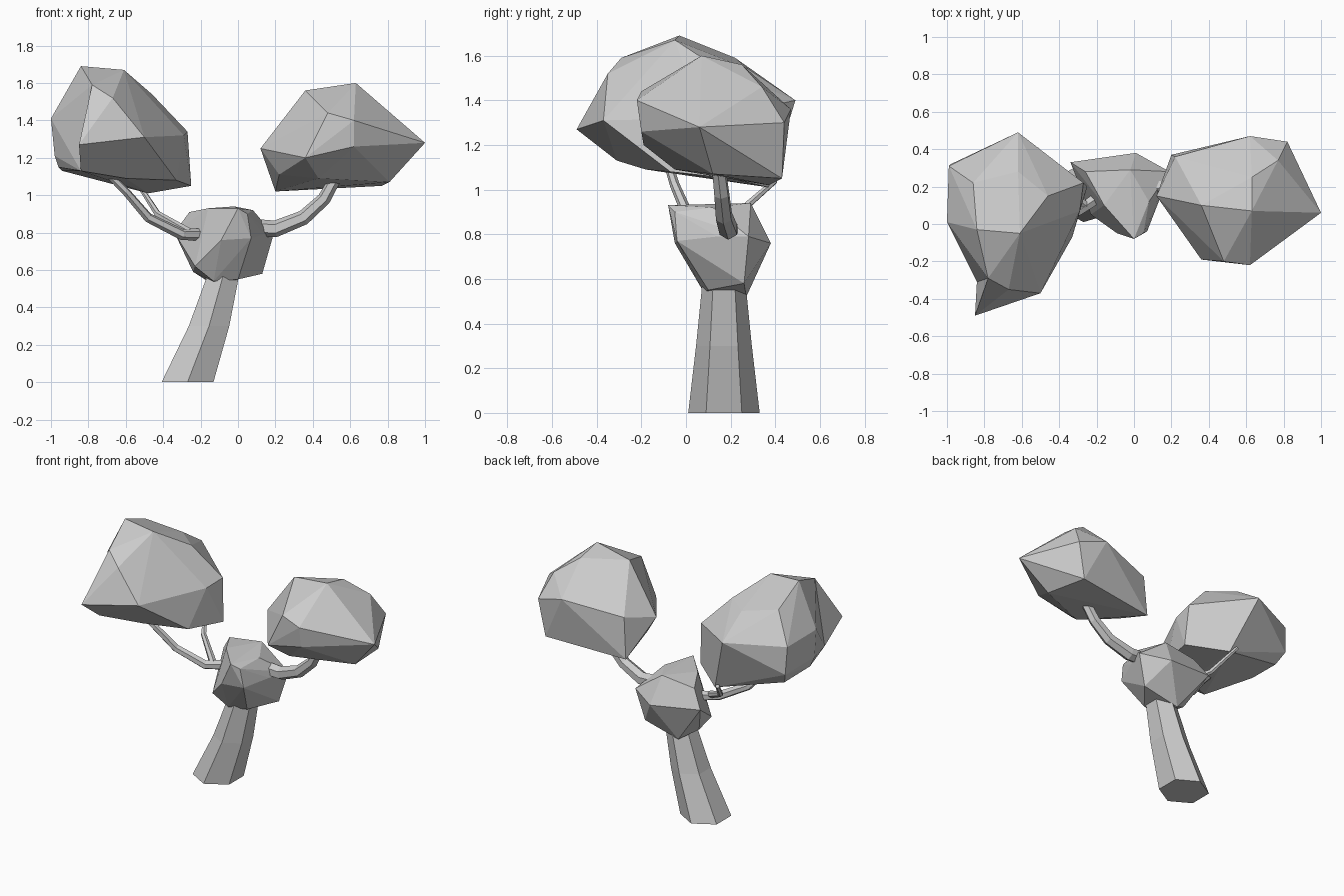
import bpy
import bmesh
import math
from mathutils import Vector

default_cube = bpy.data.objects.get("Cube")
if default_cube:
    bpy.data.objects.remove(default_cube, do_unlink=True)

# One plain grey for the whole tree
GREY = (0.6, 0.6, 0.6, 1.0)
grey = bpy.data.materials.new("plain_grey")
grey.use_nodes = True
grey.diffuse_color = GREY
grey.node_tree.nodes["Principled BSDF"].inputs["Base Color"].default_value = GREY


def finish(name, bm):
    """Turn a bmesh into a flat shaded grey object."""
    bmesh.ops.recalc_face_normals(bm, faces=bm.faces[:])
    mesh = bpy.data.meshes.new(name)
    bm.to_mesh(mesh)
    bm.free()
    mesh.materials.append(grey)
    obj = bpy.data.objects.new(name, mesh)
    bpy.context.scene.collection.objects.link(obj)
    return obj


def faceted_blob(name, corners):
    """Chunky low-poly mass wrapped around a few corner points."""
    bm = bmesh.new()
    for corner in corners:
        bm.verts.new(corner)
    bmesh.ops.convex_hull(bm, input=bm.verts[:])
    loose = [v for v in bm.verts if not v.link_faces]
    bmesh.ops.delete(bm, geom=loose, context="VERTS")
    bmesh.ops.dissolve_limit(bm, angle_limit=math.radians(4),
                             verts=bm.verts[:], edges=bm.edges[:])
    return finish(name, bm)


def limb(name, path, radii, sides=6, level_rings=False):
    """Tapered, capped tube through the points of a path."""
    bm = bmesh.new()
    points = [Vector(p) for p in path]
    rings = []
    for i, (point, radius) in enumerate(zip(points, radii)):
        before = points[max(i - 1, 0)]
        after = points[min(i + 1, len(points) - 1)]
        direction = Vector((0, 0, 1)) if level_rings else after - before
        turn = direction.to_track_quat("Z", "Y")
        ring = []
        for k in range(sides):
            angle = math.tau * k / sides + math.pi / 2
            offset = Vector((math.cos(angle), math.sin(angle), 0)) * radius
            ring.append(bm.verts.new(point + turn @ offset))
        rings.append(ring)
    for low, high in zip(rings, rings[1:]):
        for k in range(sides):
            n = (k + 1) % sides
            bm.faces.new((low[k], low[n], high[n], high[k]))
    bm.faces.new(rings[0][::-1])
    bm.faces.new(rings[-1])
    return finish(name, bm)


# Leaning trunk
limb("trunk",
     [(-.27, .17, 0), (-.155, .17, .3), (-.085, .17, .55), (-.07, .17, .65)],
     [.16, .125, .1, .095], level_rings=True)

# Knot of foliage where the branches meet
faceted_blob("middle_foliage", [
    (0, -.08, .93), (.05, -.05, .9), (.07, -.04, .77), (-.09, -.05, .76),
    (-.13, .05, .9), (-.21, .14, .8), (-.34, .33, .8), (-.26, .28, .91),
    (-.16, .1, .93), (-.02, .29, .94), (.08, .12, .92), (.14, .14, .79),
    (.19, .28, .79), (.01, .38, .76), (.13, .26, .58), (-.13, .27, .52),
    (-.24, .2, .59), (0, .1, .55), (-.13, .08, .54), (-.23, .05, .62)])

# Branches and the thin twig
limb("left_branch",
     [(0, .19, .83), (.2, .19, .82), (.35, .17, .88), (.46, .16, .98),
      (.56, .14, 1.16)],
     [.05, .045, .04, .036, .03])
limb("right_branch",
     [(-.18, .15, .79), (-.3, .07, .79), (-.48, .01, .88), (-.6, -.05, 1.02),
      (-.76, -.1, 1.18)],
     [.035, .03, .026, .022, .018])
limb("right_twig",
     [(-.26, .1, .8), (-.43, .24, .9), (-.52, .4, 1.04)],
     [.024, .018, .013])

# Larger crown on the right, with its pointed tip in front
tip_base = [(-.84, -.31, 1.13), (-.78, -.29, 1.59),
            (-.67, -.35, 1.52), (-.5, -.37, 1.31)]
faceted_blob("right_crown", tip_base + [
    (-.84, -.03, 1.69), (-.61, -.05, 1.67), (-.46, .15, 1.54),
    (-.27, .22, 1.34), (-.29, .07, 1.32), (-.33, -.07, 1.08),
    (-.25, .2, 1.05), (-.48, .37, 1.01), (-.6, -.18, 1.09),
    (-.62, .49, 1.4), (-.62, .28, 1.54), (-.86, .22, 1.59),
    (-.98, .32, 1.21), (-.99, .31, 1.4), (-1, .01, 1.41),
    (-.94, .27, 1.13), (-.96, .02, 1.15), (-.98, 0, 1.21)])
faceted_blob("right_crown_tip", tip_base + [(-.85, -.49, 1.27)])

# Smaller crown on the left
faceted_blob("left_crown", [
    (.63, .07, 1.6), (.36, .1, 1.56), (.48, -.2, 1.44), (.62, -.22, 1.4),
    (.62, -.2, 1.26), (.36, -.19, 1.2), (.12, .15, 1.25), (.22, .1, 1.11),
    (.2, .37, 1.02), (.22, .36, 1.3), (.62, .47, 1.36), (.63, .25, 1.56),
    (.77, .34, 1.46), (.81, .1, 1.44), (1, .06, 1.28), (.77, .43, 1.05),
    (.82, .44, 1.3), (.81, .12, 1.07), (.43, -.05, 1.09)])
